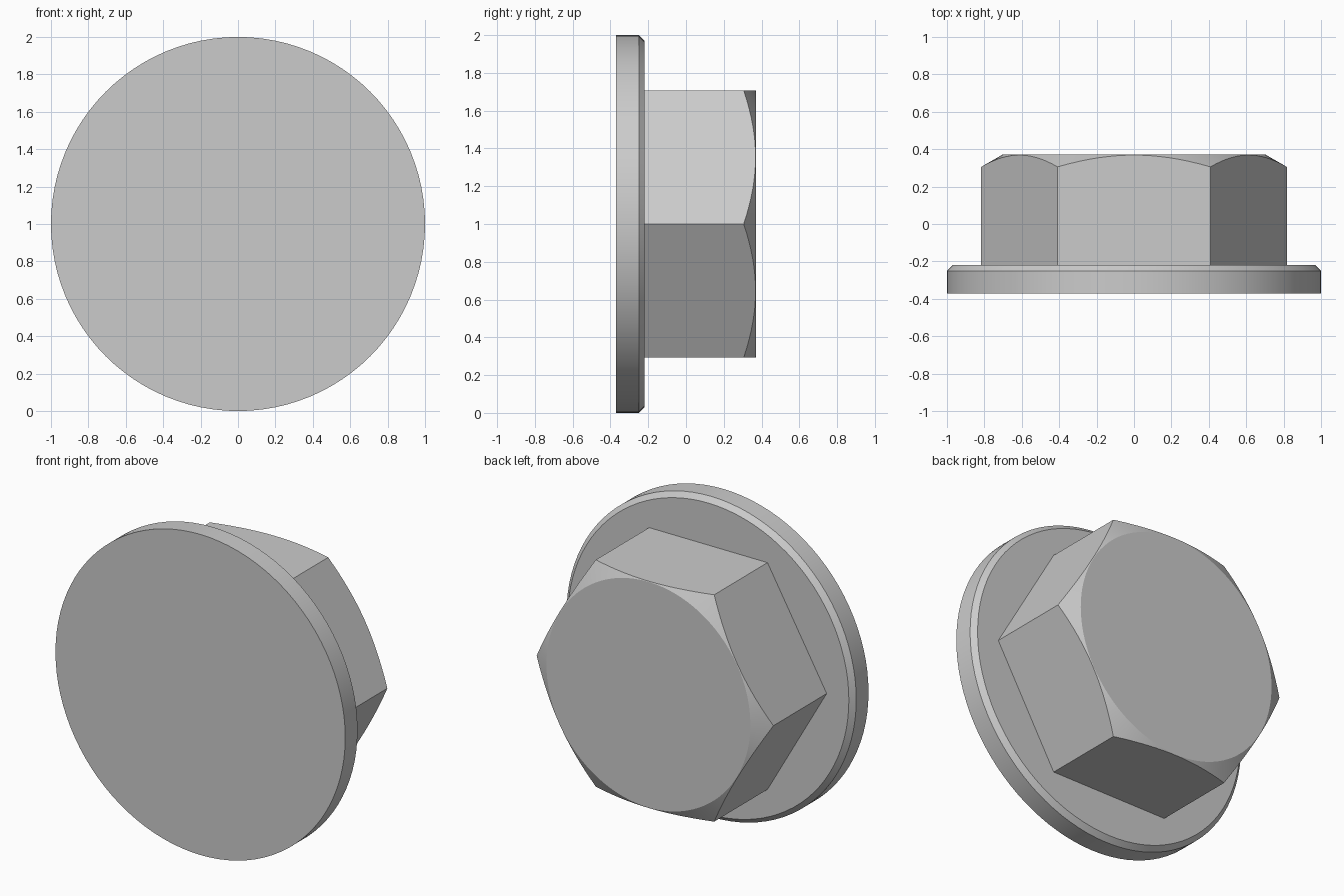
import bpy, bmesh, math

if "Cube" in bpy.data.objects:
    bpy.data.objects.remove(bpy.data.objects["Cube"])

CENTRE_Z = 1.0


def lathe(name, profile, sides):
    """Closed solid around the y axis from (radius, y) rings, first vertex on +x."""
    bm = bmesh.new()
    rings = []
    for r, y in profile:
        angles = [2 * math.pi * i / sides for i in range(sides)]
        rings.append([bm.verts.new((r * math.cos(a), y, CENTRE_Z + r * math.sin(a))) for a in angles])
    for low, high in zip(rings, rings[1:]):
        for i in range(sides):
            j = (i + 1) % sides
            bm.faces.new((low[i], low[j], high[j], high[i]))
    bm.faces.new(rings[0])
    bm.faces.new(rings[-1])
    bmesh.ops.recalc_face_normals(bm, faces=bm.faces)
    mesh = bpy.data.meshes.new(name)
    bm.to_mesh(mesh)
    bm.free()
    ob = bpy.data.objects.new(name, mesh)
    bpy.context.collection.objects.link(ob)
    return ob


def combine(target, other, operation):
    """Apply a boolean to target and remove the other solid."""
    mod = target.modifiers.new(operation.lower(), 'BOOLEAN')
    mod.operation = operation
    mod.solver = 'EXACT'
    mod.object = other
    bpy.ops.object.select_all(action='DESELECT')
    bpy.context.view_layer.objects.active = target
    target.select_set(True)
    bpy.ops.object.modifier_apply(modifier=mod.name)
    bpy.data.objects.remove(other)


# Hexagonal head, corners trimmed by a 30 degree cone
hex_head = lathe("hex_head", [(0.817, -0.30), (0.817, 0.371)], 6)
cone_r, slope = 0.704, math.tan(math.radians(30))
trim = lathe("corner_trim", [(1.0, -0.5), (1.0, 0.371 - (1.0 - cone_r) * slope), (cone_r, 0.371 - 0.0005)], 96)
combine(hex_head, trim, 'INTERSECT')

# Round flange with a chamfered back rim, joined to the head
flanged_head = lathe("flanged_hex_head", [(1.0, -0.371), (1.0, -0.25), (0.97, -0.22)], 96)
combine(flanged_head, hex_head, 'UNION')

bpy.ops.object.shade_smooth_by_angle(angle=math.radians(20))
